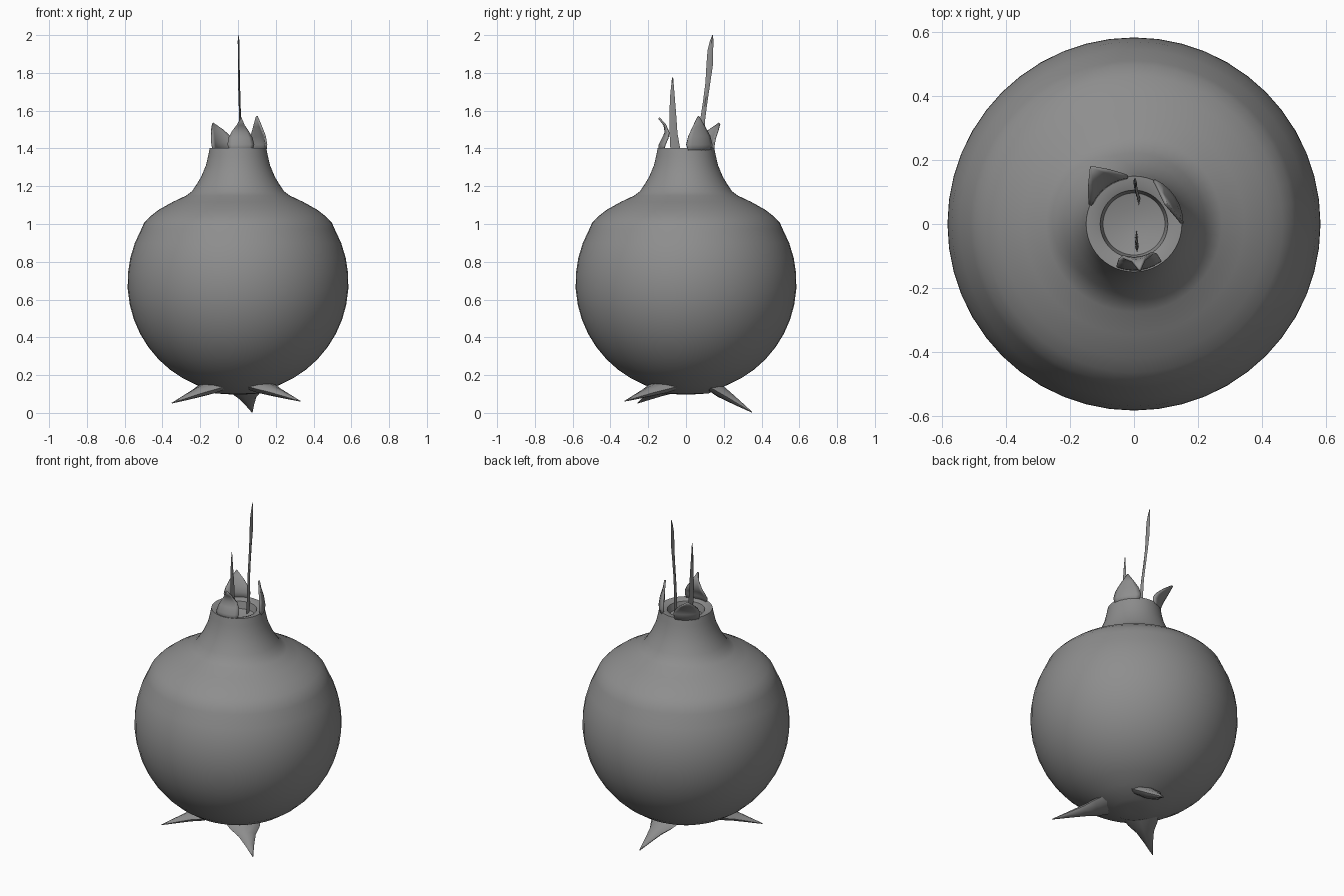
import bpy, bmesh, math
from mathutils import Vector

if "Cube" in bpy.data.objects:
    bpy.data.objects.remove(bpy.data.objects["Cube"])

# Dark grey used on every part
dark = bpy.data.materials.new("dark_grey")
dark.diffuse_color = (0.27, 0.27, 0.27, 1)
dark.use_nodes = True
dark.node_tree.nodes["Principled BSDF"].inputs["Base Color"].default_value = dark.diffuse_color


def make_object(name, bm, angle=40):
    bmesh.ops.recalc_face_normals(bm, faces=bm.faces[:])
    mesh = bpy.data.meshes.new(name)
    bm.to_mesh(mesh)
    bm.free()
    mesh.materials.append(dark)
    obj = bpy.data.objects.new(name, mesh)
    bpy.context.collection.objects.link(obj)
    bpy.ops.object.select_all(action='DESELECT')
    obj.select_set(True)
    bpy.context.view_layer.objects.active = obj
    bpy.ops.object.shade_smooth_by_angle(angle=math.radians(angle))
    return obj


def bridge(bm, rows, closed=True):
    n = len(rows[0])
    for a, b in zip(rows, rows[1:]):
        for i in range(n if closed else n - 1):
            j = (i + 1) % n
            bm.faces.new((a[i], a[j], b[j], b[i]))


def loft(name, rings):
    bm = bmesh.new()
    rows = [[bm.verts.new(p) for p in ring] for ring in rings]
    bridge(bm, rows)
    bm.faces.new(rows[0])
    bm.faces.new(rows[-1])
    return make_object(name, bm)


def lathe(name, profile, sides):
    rings = []
    for r, z in profile:
        rings.append([(r * math.cos(2 * math.pi * i / sides),
                       r * math.sin(2 * math.pi * i / sides), z) for i in range(sides)])
    return loft(name, rings)


# Round fruit body, neck and shallow cup in one profile
profile = [(0.04, 0.098), (0.12, 0.103)]
for k in range(13):
    a = math.radians(-68 + k * 97 / 12)
    profile.append((0.585 * math.cos(a), 0.69 + 0.585 * math.sin(a)))
profile += [(0.498, 1.005), (0.465, 1.04), (0.42, 1.075), (0.345, 1.117), (0.275, 1.15),
            (0.245, 1.172), (0.222, 1.205), (0.195, 1.25), (0.17, 1.31), (0.158, 1.36),
            (0.15, 1.402), (0.127, 1.40), (0.106, 1.392), (0.097, 1.35), (0.05, 1.338), (0.004, 1.335)]
lathe("fruit_body", profile, 48)


# Three flattened thorn feet under the body
def foot(name, tip):
    tip = Vector(tip)
    out = Vector((tip.x, tip.y, 0)).normalized()
    side = Vector((-out.y, out.x, 0))
    root = out * 0.13 + Vector((0, 0, 0.15))
    axis = (tip - root).normalized()
    up = axis.cross(side)
    rings = []
    for t, w, h in [(0, 0.11, 0.03), (0.25, 0.085, 0.032), (0.45, 0.05, 0.025),
                    (0.7, 0.026, 0.015), (1, 0.002, 0.002)]:
        c = root.lerp(tip, t)
        rings.append([c + side * w * math.cos(i * math.pi / 4) + up * h * math.sin(i * math.pi / 4)
                      for i in range(8)])
    loft(name, rings)


foot("foot_left", (-0.35, -0.255, 0.052))
foot("foot_right", (0.33, -0.325, 0.062))
foot("foot_back", (0.075, 0.35, 0.003))


# Crown leaves wrapped round the neck rim: rows of (radius, height, half width)
def crown_leaf(name, azimuth, rows):
    bm = bmesh.new()
    verts = []
    for r, z, w in rows:
        row = []
        for i in range(-3, 4):
            a = math.radians(azimuth) + i / 3 * w / r
            row.append(bm.verts.new((r * math.cos(a), r * math.sin(a), z)))
        verts.append(row)
    bridge(bm, verts, closed=False)
    obj = make_object(name, bm)
    mod = obj.modifiers.new("thickness", 'SOLIDIFY')
    mod.thickness = 0.01
    mod.offset = 0


crown_leaf("crown_leaf_front", -83, [(0.142, 1.38, 0.06), (0.14, 1.42, 0.073), (0.122, 1.455, 0.065),
                                     (0.108, 1.485, 0.048), (0.115, 1.525, 0.02), (0.145, 1.562, 0.002)])
crown_leaf("crown_leaf_back_left", 127, [(0.146, 1.38, 0.065), (0.15, 1.43, 0.078), (0.16, 1.46, 0.066),
                                         (0.185, 1.495, 0.04), (0.222, 1.533, 0.002)])
crown_leaf("crown_leaf_right", 33, [(0.146, 1.38, 0.07), (0.15, 1.42, 0.085), (0.143, 1.465, 0.07),
                                    (0.128, 1.515, 0.038), (0.118, 1.57, 0.002)])


# Thin upright blades: rows of (x, y, z, half width)
def blade(name, rows):
    rings = []
    for x, y, z, w in rows:
        t = min(0.005, w * 0.5)
        rings.append([(x, y - w, z), (x + t, y, z), (x, y + w, z), (x - t, y, z)])
    loft(name, rings)


blade("tall_blade", [(0.015, 0.075, 1.33, 0.016), (0.015, 0.082, 1.45, 0.015), (0.012, 0.088, 1.55, 0.013),
                     (0.008, 0.102, 1.65, 0.012), (0.005, 0.116, 1.75, 0.013), (0.004, 0.125, 1.84, 0.017),
                     (0.004, 0.129, 1.92, 0.015), (0.003, 0.136, 1.97, 0.009), (0.002, 0.141, 2.0, 0.002)])
blade("short_blade", [(0.008, -0.045, 1.33, 0.028), (0.008, -0.057, 1.4, 0.026), (0.009, -0.066, 1.48, 0.021),
                      (0.01, -0.07, 1.58, 0.018), (0.008, -0.072, 1.68, 0.012), (0.007, -0.071, 1.775, 0.003)])
